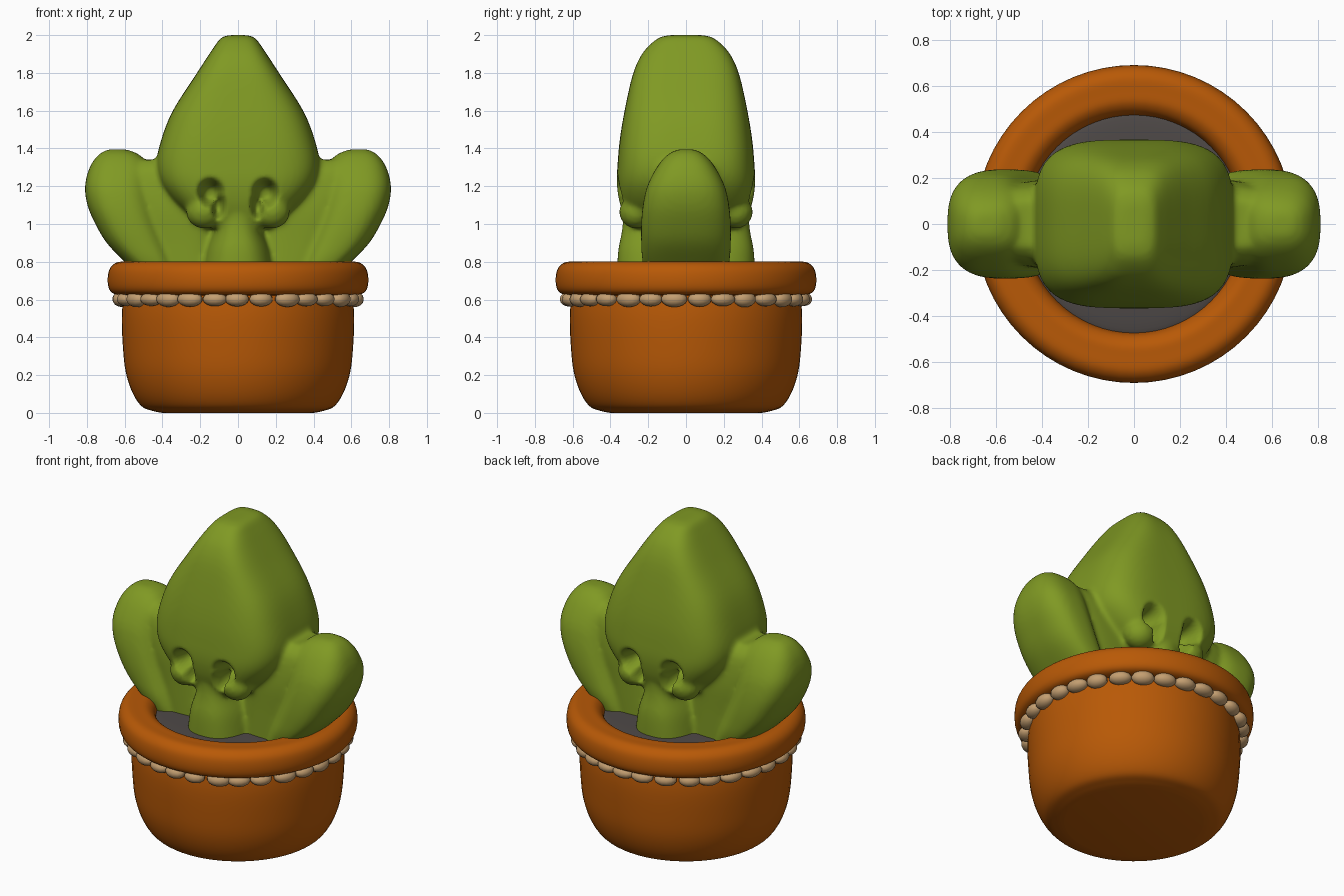
import bpy, bmesh, math, random
from mathutils import Matrix, Vector

if "Cube" in bpy.data.objects:
    bpy.data.objects.remove(bpy.data.objects["Cube"])

random.seed(4)


def material(name, rgb):
    m = bpy.data.materials.new(name)
    m.diffuse_color = (*rgb, 1)
    m.use_nodes = True
    m.node_tree.nodes["Principled BSDF"].inputs["Base Color"].default_value = m.diffuse_color
    return m


GREEN = material("cactus green", (0.215, 0.32, 0.017))
ORANGE = material("terracotta", (0.48, 0.100, 0.002))
BEIGE = material("bead beige", (0.55, 0.345, 0.165))
SOIL = material("dark soil", (0.075, 0.065, 0.062))


def finish(bm, name, mat):
    bmesh.ops.recalc_face_normals(bm, faces=bm.faces)
    for f in bm.faces:
        f.smooth = True
    me = bpy.data.meshes.new(name)
    bm.to_mesh(me)
    bm.free()
    ob = bpy.data.objects.new(name, me)
    me.materials.append(mat)
    bpy.context.collection.objects.link(ob)
    return ob


def refine(pts, n=5):
    """Catmull-Rom refinement of a list of tuples."""
    out = []
    for i in range(len(pts) - 1):
        p = [Vector(pts[max(0, min(len(pts) - 1, i + k))]) for k in (-1, 0, 1, 2)]
        for s in range(n):
            t = s / n
            out.append(0.5 * (2 * p[1] + (p[2] - p[0]) * t
                              + (2 * p[0] - 5 * p[1] + 4 * p[2] - p[3]) * t * t
                              + (3 * p[1] - p[0] - 3 * p[2] + p[3]) * t ** 3))
    return out + [Vector(pts[-1])]


def skin(bm, rings):
    for a, b in zip(rings, rings[1:]):
        for i in range(len(a)):
            j = (i + 1) % len(a)
            bm.faces.new((a[i], a[j], b[j], b[i]))


def loft(bm, sections, power, side=1, n=96):
    """Rounded-box sections given as (z, x from, x to, half depth)."""
    rings = []
    for z, x0, x1, d in refine(sections):
        ring = []
        for i in range(n):
            t = 2 * math.pi * (i + 0.5) / n
            c, s = math.cos(t), math.sin(t)
            x = math.copysign(abs(c) ** (2 / power), c) * (x1 - x0) / 2 + (x0 + x1) / 2
            y = math.copysign(abs(s) ** (2 / power), s) * d
            ring.append(bm.verts.new((side * x, y, z)))
        rings.append(ring)
    skin(bm, rings)
    bm.faces.new(rings[0])
    bm.faces.new(rings[-1])


def ball(bm, loc, scale, rot=0, u=20, v=12):
    mat = Matrix.Translation(loc) @ Matrix.Rotation(rot, 4, 'Z') @ Matrix.Diagonal((*scale, 1))
    bmesh.ops.create_uvsphere(bm, u_segments=u, v_segments=v, radius=1, matrix=mat)


def lathe(name, profile, mat, n=64, closed=False):
    bm = bmesh.new()
    rings = [[bm.verts.new((r * math.cos(2 * math.pi * i / n), r * math.sin(2 * math.pi * i / n), z))
              for i in range(n)] for r, z in refine(profile)]
    skin(bm, rings)
    if closed:
        skin(bm, [rings[-1], rings[0]])
    else:
        bm.faces.new(rings[0])
        bm.faces.new(rings[-1])
    return finish(bm, name, mat)


# Pot: bowl, thick rolled rim, soil
lathe("pot_bowl", [(0.40, 0.0), (0.45, 0.01), (0.51, 0.035), (0.56, 0.11), (0.595, 0.22),
                   (0.61, 0.36), (0.615, 0.52), (0.60, 0.66)], ORANGE)
lathe("pot_rim", [(0.49, 0.64), (0.472, 0.70), (0.485, 0.76), (0.525, 0.795), (0.58, 0.80),
                  (0.64, 0.797), (0.678, 0.765), (0.69, 0.71), (0.682, 0.655), (0.65, 0.628),
                  (0.58, 0.62)], ORANGE, closed=True)
lathe("soil", [(0.50, 0.67), (0.48, 0.72), (0.30, 0.735), (0.05, 0.74)], SOIL)

# Ring of slightly uneven beads under the rim
bm = bmesh.new()
COUNT = 30
for i in range(COUNT):
    a = 2 * math.pi * (i + 0.08 * random.uniform(-1, 1)) / COUNT - math.pi / 2
    ball(bm, (0.622 * math.cos(a), 0.622 * math.sin(a), 0.602),
         (0.047, random.uniform(0.062, 0.072), random.uniform(0.036, 0.043)), a, 14, 9)
finish(bm, "bead_ring", BEIGE)

# Cactus: pointed head, stem, side pads with webs and drooping lobes
bm = bmesh.new()
HEAD = [(2.0, 0.05, 0.09), (1.985, 0.09, 0.145), (1.94, 0.125, 0.20), (1.88, 0.165, 0.245),
        (1.78, 0.23, 0.285), (1.6, 0.345, 0.325), (1.45, 0.405, 0.35), (1.32, 0.432, 0.362),
        (1.22, 0.415, 0.366), (1.13, 0.355, 0.355), (1.05, 0.27, 0.33), (0.98, 0.19, 0.29)]
loft(bm, [(z, -w, w, d) for z, w, d in HEAD], 3.6)
STEM = [(1.2, 0.12, 0.34), (1.0, 0.13, 0.335), (0.85, 0.18, 0.36), (0.68, 0.21, 0.365)]
loft(bm, [(z, -w, w, d) for z, w, d in STEM], 2.6)
PAD = [(1.395, 0.59, 0.69, 0.045), (1.365, 0.52, 0.74, 0.10), (1.30, 0.47, 0.785, 0.155),
       (1.2, 0.46, 0.81, 0.205), (1.1, 0.44, 0.797, 0.228), (1.0, 0.41, 0.755, 0.237),
       (0.9, 0.37, 0.695, 0.237), (0.8, 0.33, 0.60, 0.23), (0.68, 0.28, 0.47, 0.20)]
WEB = [(1.34, 0.30, 0.58, 0.10), (1.27, 0.20, 0.62, 0.16), (1.1, 0.10, 0.60, 0.19),
       (0.9, 0.10, 0.50, 0.19), (0.68, 0.10, 0.40, 0.19)]
for side in (-1, 1):
    loft(bm, PAD, 2.7, side)
    loft(bm, WEB, 3, side)
    for face in (-1, 1):
        ball(bm, (side * 0.18, face * 0.265, 1.065), (0.095, 0.09, 0.09))
cactus = finish(bm, "cactus", GREEN)

# Fuse the parts into one skin where the remesher is available
fuse = cactus.modifiers.new("fuse", 'REMESH')
fuse.mode = 'VOXEL'
fuse.voxel_size = 0.014
bpy.context.view_layer.update()
graph = bpy.context.evaluated_depsgraph_get()
fused = bpy.data.meshes.new_from_object(cactus.evaluated_get(graph))
cactus.modifiers.clear()
worked = len(fused.polygons) > 1000

# Soften the skin and press in the hollows above the lobes, front and back
bm = bmesh.new()
bm.from_mesh(fused if worked else cactus.data)
if worked:
    for _ in range(4):
        bmesh.ops.smooth_vert(bm, verts=bm.verts, factor=0.5,
                              use_axis_x=True, use_axis_y=True, use_axis_z=True)
for v in bm.verts:
    if abs(v.co.y) > 0.15:
        x, z = abs(v.co.x), v.co.z
        d = min(((x - 0.145) / 0.055) ** 2 + ((z - 1.165) / 0.06) ** 2,
                ((x - 0.105) / 0.03) ** 2 + ((z - 1.10) / 0.06) ** 2)
        v.co.y -= math.copysign(0.14 * math.exp(-d ** 2), v.co.y)
for f in bm.faces:
    f.smooth = True
bm.to_mesh(cactus.data)
bm.free()
